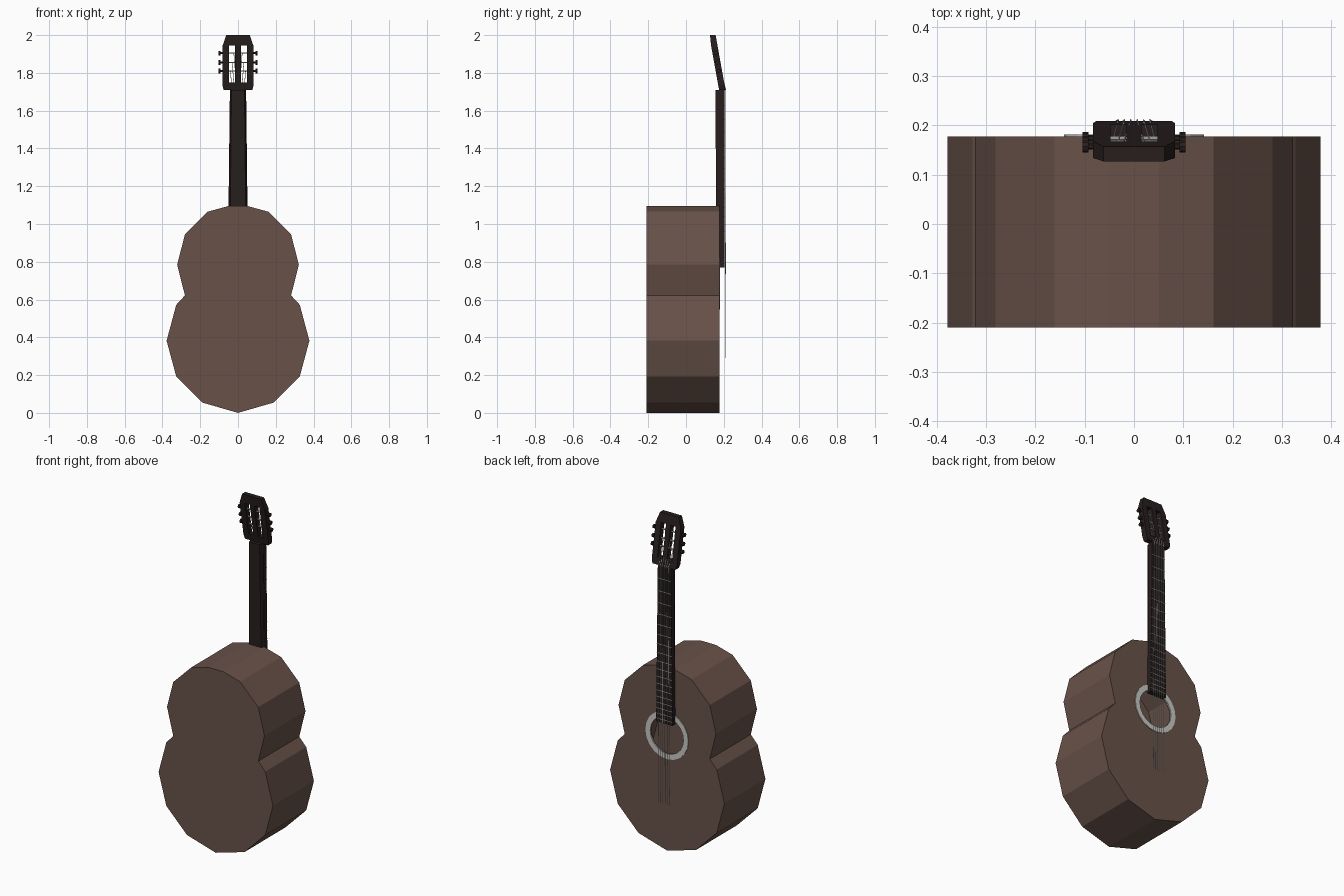
import bpy, bmesh, math
from mathutils import Vector

if "Cube" in bpy.data.objects:
    bpy.data.objects.remove(bpy.data.objects["Cube"])


def material(name, rgb):
    m = bpy.data.materials.new(name)
    m.diffuse_color = (*rgb, 1)
    m.use_nodes = True
    m.node_tree.nodes["Principled BSDF"].inputs["Base Color"].default_value = m.diffuse_color
    return m


BROWN = material("brown wood", (0.138, 0.084, 0.066))
DARK = material("dark wood", (0.020, 0.0135, 0.0125))
SILVER = material("silver", (0.58, 0.58, 0.57))


def finish(bm, name, mat):
    bmesh.ops.recalc_face_normals(bm, faces=bm.faces)
    me = bpy.data.meshes.new(name)
    bm.to_mesh(me)
    bm.free()
    me.materials.append(mat)
    ob = bpy.data.objects.new(name, me)
    bpy.context.collection.objects.link(ob)
    return ob


def mirrored(half):
    """Closed outline from its right half, listed bottom to top."""
    return half + [(-x, z) for x, z in reversed(half) if x > 0]


def circle(r, cz, n):
    return [(r * math.sin(2 * math.pi * i / n), cz + r * math.cos(2 * math.pi * i / n)) for i in range(n)]


def rect(x0, x1, z0, z1):
    return [(x0, z0), (x1, z0), (x1, z1), (x0, z1)]


def fill_loops(bm, loops, y):
    """Flat face in the xz plane; loops after the first are holes."""
    edges, rings = [], []
    for loop in loops:
        vs = [bm.verts.new((x, y, z)) for x, z in loop]
        edges += [bm.edges.new((vs[i], vs[(i + 1) % len(vs)])) for i in range(len(vs))]
        rings.append(vs)
    bmesh.ops.triangle_fill(bm, edges=edges, use_beauty=True, normal=(0, 1, 0))
    return rings


def plate(bm, loops, y0, y1):
    fill_loops(bm, loops, y0)
    ext = bmesh.ops.extrude_face_region(bm, geom=bm.faces[:])
    moved = [g for g in ext["geom"] if isinstance(g, bmesh.types.BMVert)]
    bmesh.ops.translate(bm, verts=moved, vec=(0, y1 - y0, 0))


def loft(bm, sections):
    rows = [[bm.verts.new(p) for p in s] for s in sections]
    n = len(rows[0])
    for a, b in zip(rows, rows[1:]):
        for i in range(n):
            j = (i + 1) % n
            bm.faces.new((a[i], a[j], b[j], b[i]))
    bm.faces.new(rows[0])
    bm.faces.new(rows[-1])


def tube(bm, p, q, r, n=6):
    p, q = Vector(p), Vector(q)
    rot = (q - p).to_track_quat('Z', 'Y')
    ring = [rot @ Vector((r * math.cos(2 * math.pi * i / n), r * math.sin(2 * math.pi * i / n), 0)) for i in range(n)]
    loft(bm, [[p + v for v in ring], [q + v for v in ring]])


HOLE_Z, NUT_Z, BRIDGE_Z = 0.69, 1.71, 0.29

# Hollow faceted body with a sound hole
outline = mirrored([(0, 0), (0.19, 0.055), (0.327, 0.193), (0.378, 0.382), (0.327, 0.572), (0.281, 0.622),
                    (0.322, 0.785), (0.281, 0.945), (0.161, 1.065), (0.051, 1.095)])
bm = bmesh.new()
front = fill_loops(bm, [outline, circle(0.11, HOLE_Z, 20)], 0.177)[0]
back = [bm.verts.new((x, -0.21, z)) for x, z in outline]
for i in range(len(back)):
    j = (i + 1) % len(back)
    bm.faces.new((front[i], front[j], back[j], back[i]))
bm.faces.new(back)
body = finish(bm, "body", BROWN)
shell = body.modifiers.new("wall", 'SOLIDIFY')
shell.thickness, shell.offset = 0.008, -1

# Ring around the sound hole
bm = bmesh.new()
plate(bm, [circle(0.142, HOLE_Z, 20), circle(0.11, HOLE_Z, 20)], 0.176, 0.181)
finish(bm, "sound_hole_ring", SILVER)


# Neck and fretboard, tapering towards the nut
def half_width(z):
    return 0.054 - 0.011 * (z - 0.77) / 0.94


def neck_section(z, y_back):
    w = half_width(z)
    return [(-w, 0.18, z), (-w * 0.8, y_back, z), (w * 0.8, y_back, z), (w, 0.18, z)]


def board_section(z):
    w = half_width(z)
    return [(-w, 0.176, z), (w, 0.176, z), (w, 0.205, z), (-w, 0.205, z)]


bm = bmesh.new()
loft(bm, [neck_section(1.09, 0.16), neck_section(NUT_Z, 0.155)])
finish(bm, "neck", DARK)
bm = bmesh.new()
loft(bm, [board_section(0.77), board_section(NUT_Z)])
finish(bm, "fretboard", DARK)

# Frets at equal-tempered spacing
bm = bmesh.new()
for k in range(19):
    z = BRIDGE_Z + (NUT_Z - BRIDGE_Z) * 2 ** (-k / 12) - 0.002
    w = half_width(z)
    plate_bm = [(-w, 0.204, z), (w, 0.204, z), (w, 0.2075, z), (-w, 0.2075, z)]
    loft(bm, [plate_bm, [(x, y, z + 0.003) for x, y, z in plate_bm]])
finish(bm, "frets", SILVER)


# Slotted headstock leaning back from the nut
def head_y(z):
    return 0.209 - 0.18 * (z - NUT_Z)


head = mirrored([(0.076, 1.71), (0.083, 1.735), (0.083, 1.94), (0.062, 2.0)])
bm = bmesh.new()
plate(bm, [head, rect(0.015, 0.048, 1.75, 1.945), rect(-0.048, -0.015, 1.75, 1.945)], 0, 1)
for v in bm.verts:
    y = head_y(v.co.z)
    v.co.y = y if v.co.y > 0.5 else max(y - 0.034, 0.127)
finish(bm, "headstock", DARK)

# Tuning pegs: posts through the slots and buttons outside
PEGS = (1.81, 1.855, 1.905)
bm, posts = bmesh.new(), bmesh.new()
for s in (-1, 1):
    for z in PEGS:
        y = head_y(z) - 0.017
        tube(bm, (s * 0.08, y, z), (s * 0.095, y, z), 0.006)
        tube(bm, (s * 0.092, y, z), (s * 0.104, y, z), 0.012, 8)
        tube(posts, (s * 0.014, y, z), (s * 0.049, y, z), 0.004)
finish(bm, "tuning_pegs", DARK)
finish(posts, "peg_posts", SILVER)

# Six strings from bridge line to nut, then down into the slots
bm = bmesh.new()
for i in range(6):
    x = (i - 2.5) / 2.5
    s = 1 if x > 0 else -1
    order = i - 3 if s > 0 else 2 - i
    z = PEGS[2 - order]
    nut = (x * 0.032, 0.211, NUT_Z)
    tube(bm, (x * 0.037, 0.208, BRIDGE_Z), nut, 0.0015, 5)
    tube(bm, nut, (s * (0.022 + 0.009 * order), head_y(z) - 0.012, z), 0.0015, 5)
finish(bm, "strings", SILVER)
